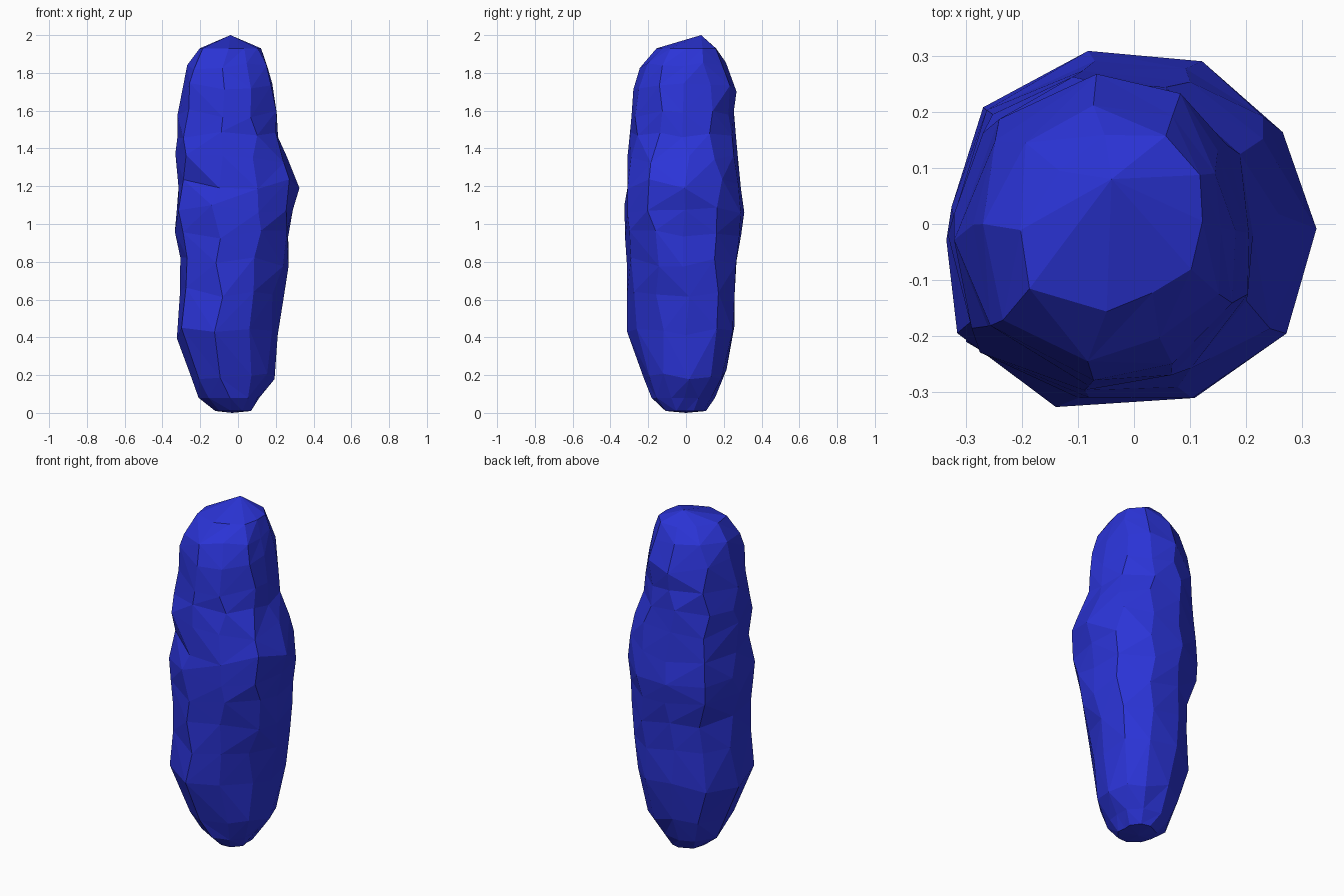
import bpy
import bmesh
import math
import random

random.seed(7)

cube = bpy.data.objects.get("Cube")
if cube:
    bpy.data.objects.remove(cube, do_unlink=True)

DIRECTIONS = 8
COLUMNS = 10
PERCENT = 0.01

# Stone profile in hundredths: height, then reach from the axis in eight
# directions, starting at the left (+x) and turning through the back (+y)
PROFILE = [
    (1, 6, 8, 10, 12, 12, 11, 11, 9),
    (8, 11, 13, 14, 18, 21, 19, 18, 13),
    (20, 21, 21, 20, 23, 25, 27, 21, 19),
    (43, 21, 26, 25, 28, 33, 37, 28, 21),
    (63, 24, 28, 25, 27, 31, 35, 30, 24),
    (80, 27, 29, 26, 28, 30, 35, 30, 28),
    (95, 26, 30, 28, 33, 33, 36, 31, 31),
    (108, 29, 31, 30, 34, 32, 38, 31, 33),
    (121, 33, 30, 27, 33, 31, 33, 30, 34),
    (135, 26, 27, 26, 31, 33, 36, 29, 30),
    (147, 20, 23, 25, 30, 32, 34, 28, 25),
    (158, 20, 22, 23, 30, 32, 31, 28, 25),
    (173, 18, 20, 27, 28, 29, 32, 26, 23),
    (184, 15, 18, 21, 25, 27, 28, 22, 20),
    (193, 12, 15, 17, 15, 20, 22, 12, 13),
]


def blend(a, b, t):
    return a + (b - a) * t


def row_reach(row, step):
    """Reach of one profile row at a fractional direction, slightly bulged."""
    k = math.floor(step)
    reaches = row[1:]
    flat = blend(reaches[k % DIRECTIONS], reaches[(k + 1) % DIRECTIONS], step - k)
    return flat * (1 + 0.08 * abs(step - round(step)))


def stone_point(level, step):
    """Point on the stone at a fractional profile row and direction."""
    i = min(math.floor(level), len(PROFILE) - 2)
    low, high, t = PROFILE[i], PROFILE[i + 1], level - i
    radius = blend(row_reach(low, step), row_reach(high, step), t) * PERCENT
    angle = math.tau * step / DIRECTIONS
    return (radius * math.cos(angle), radius * math.sin(angle),
            blend(low[0], high[0], t) * PERCENT)


def add_ring(bm, index):
    """Uneven ring of corners that all lie on the stone's profile."""
    ring = []
    inner = 1 < index < len(PROFILE) - 1
    for k in range(COLUMNS):
        step = (k + random.uniform(-0.15, 0.15)) * DIRECTIONS / COLUMNS
        level = index + (random.uniform(-0.2, 0.2) if inner else 0)
        ring.append(bm.verts.new(stone_point(level, step)))
    return ring


def outwardness(a, b):
    """Distance from the axis to the middle of an edge."""
    return ((a.co + b.co) / 2).xy.length


def bridge(bm, lower, upper):
    """Join two rings, splitting each panel along its outer diagonal."""
    for k in range(COLUMNS):
        n = (k + 1) % COLUMNS
        a, b, c, d = lower[k], lower[n], upper[n], upper[k]
        if outwardness(a, c) > outwardness(b, d):
            triangles = ((a, b, c), (a, c, d))
        else:
            triangles = ((a, b, d), (b, c, d))
        for triangle in triangles:
            bm.faces.new(triangle)


def cap(bm, ring, tip, upward):
    """Close an end of the stone with a fan of triangles."""
    point = bm.verts.new(tip)
    for k in range(COLUMNS):
        a, b = ring[k], ring[(k + 1) % COLUMNS]
        bm.faces.new((a, b, point) if upward else (b, a, point))


# Stone colour
blue = bpy.data.materials.new("deep blue")
blue.use_nodes = True
colour = (0.024, 0.034, 0.68, 1.0)
blue.diffuse_color = colour
blue.node_tree.nodes["Principled BSDF"].inputs["Base Color"].default_value = colour

# Faceted stone body
bm = bmesh.new()
rings = [add_ring(bm, i) for i in range(len(PROFILE))]
for lower, upper in zip(rings, rings[1:]):
    bridge(bm, lower, upper)
cap(bm, rings[0], (-0.03, 0.0, 0.0), False)
cap(bm, rings[-1], (-0.04, 0.08, 2.0), True)
bmesh.ops.recalc_face_normals(bm, faces=bm.faces)

mesh = bpy.data.meshes.new("tall_stone")
bm.to_mesh(mesh)
bm.free()
mesh.materials.append(blue)
stone = bpy.data.objects.new("tall_stone", mesh)
bpy.context.collection.objects.link(stone)
